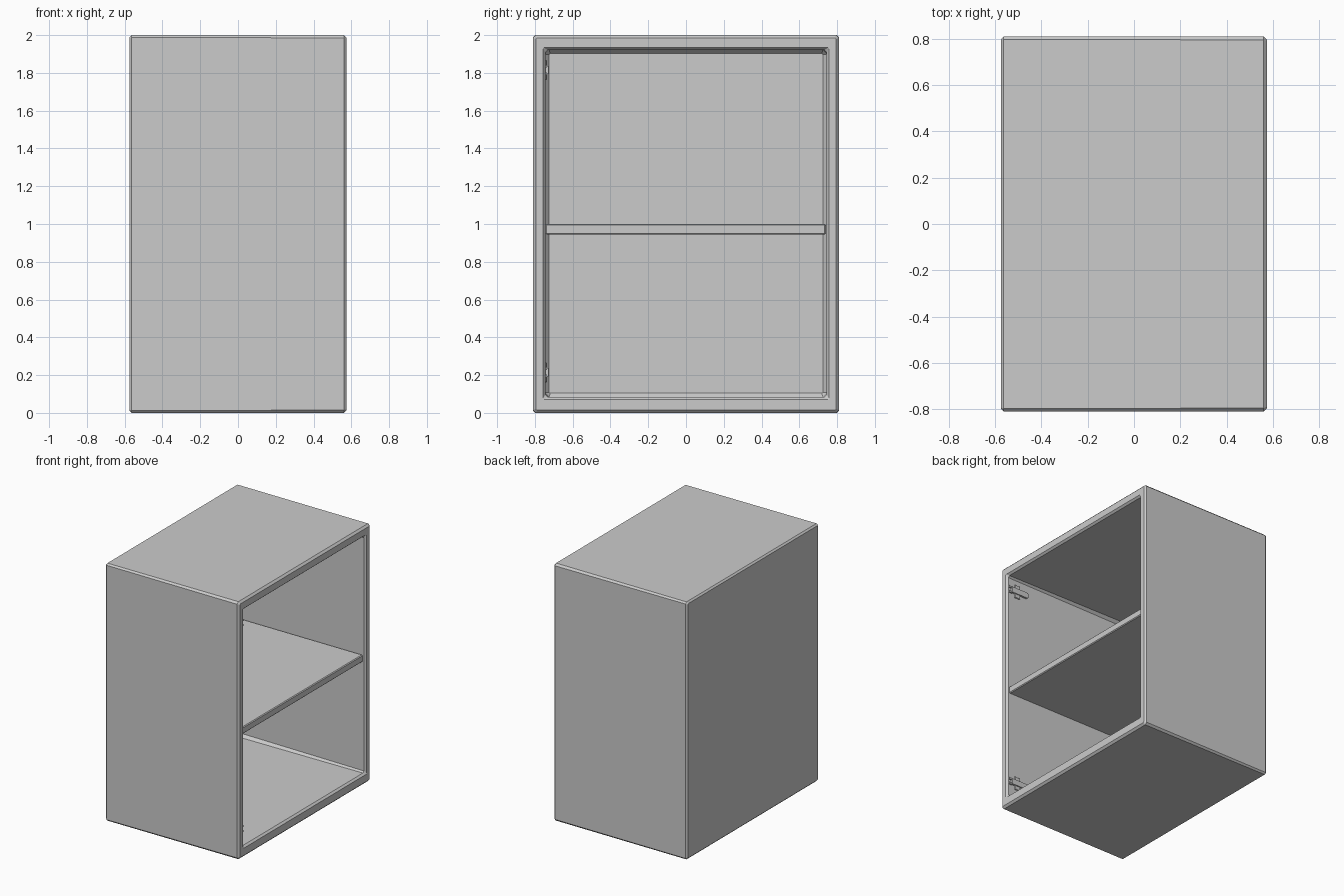
import bpy, bmesh, math

if "Cube" in bpy.data.objects:
    bpy.data.objects.remove(bpy.data.objects["Cube"])


def mesh_object(name, bm):
    bmesh.ops.recalc_face_normals(bm, faces=bm.faces)
    me = bpy.data.meshes.new(name)
    bm.to_mesh(me)
    bm.free()
    ob = bpy.data.objects.new(name, me)
    bpy.context.collection.objects.link(ob)
    return ob


def box(name, x, y, z, bevel=0.0):
    bm = bmesh.new()
    bmesh.ops.create_cube(bm, size=1)
    for v in bm.verts:
        for i, (lo, hi) in enumerate((x, y, z)):
            v.co[i] = lo if v.co[i] < 0 else hi
    if bevel:
        bmesh.ops.bevel(bm, geom=bm.edges[:], offset=bevel, segments=1, affect='EDGES')
    return mesh_object(name, bm)


def ring(bm, x, hy, hz, c, zc):
    """Rectangle across x with cut corners."""
    pts = [(hy - c, hz), (hy, hz - c), (hy, c - hz), (hy - c, -hz),
           (c - hy, -hz), (-hy, c - hz), (-hy, hz - c), (c - hy, hz)]
    return [bm.verts.new((x, y, zc + z)) for y, z in pts]


# Carcass: lofted from the back, round the open front rim, into the cavity
sections = [(-.575, .798, .988, .006, 1), (-.563, .81, 1, .012, 1),
            (.56, .81, 1, .015, 1), (.575, .795, .985, .006, 1),
            (.575, .757, .931, .004, 1.003), (.56, .745, .918, .012, 1.003),
            (-.503, .745, .918, .022, 1.003), (-.525, .725, .899, .005, 1.003)]
bm = bmesh.new()
rings = [ring(bm, *s) for s in sections]
for a, b in zip(rings, rings[1:]):
    for i in range(8):
        j = (i + 1) % 8
        bm.faces.new((a[i], a[j], b[j], b[i]))
bm.faces.new(rings[0])
bm.faces.new(rings[-1])
mesh_object("cabinet_carcass", bm)

# Shelf
box("shelf", (-.52, .555), (-.745, .74), (.945, 1.0), .006)


# Hinge plates on the inner side wall
def hinge(name, z):
    wall = -.747
    box(name + "_wing", (.455, .505), (wall, wall + .010), (z - .053, z + .053), .003)
    # arm with a rounded inner end
    outline = [(.535, -.022), (.535, .022), (.40, .022)]
    outline += [(.40 + .022 * math.cos(a), .022 * math.sin(a))
                for a in (math.radians(90 + 22.5 * k) for k in range(1, 8))]
    outline += [(.40, -.022)]
    bm = bmesh.new()
    face = bm.faces.new([bm.verts.new((x, wall, z + dz)) for x, dz in outline])
    ext = bmesh.ops.extrude_face_region(bm, geom=[face])
    for v in ext["geom"]:
        if isinstance(v, bmesh.types.BMVert):
            v.co.y += .018
    mesh_object(name + "_arm", bm)
    for side in (-1, 1):
        zc = z + side * .02
        box(name + "_prong", (.53, .56), (wall, wall + .012), (zc - .007, zc + .007))


hinge("upper_hinge", 1.815)
hinge("lower_hinge", .215)
